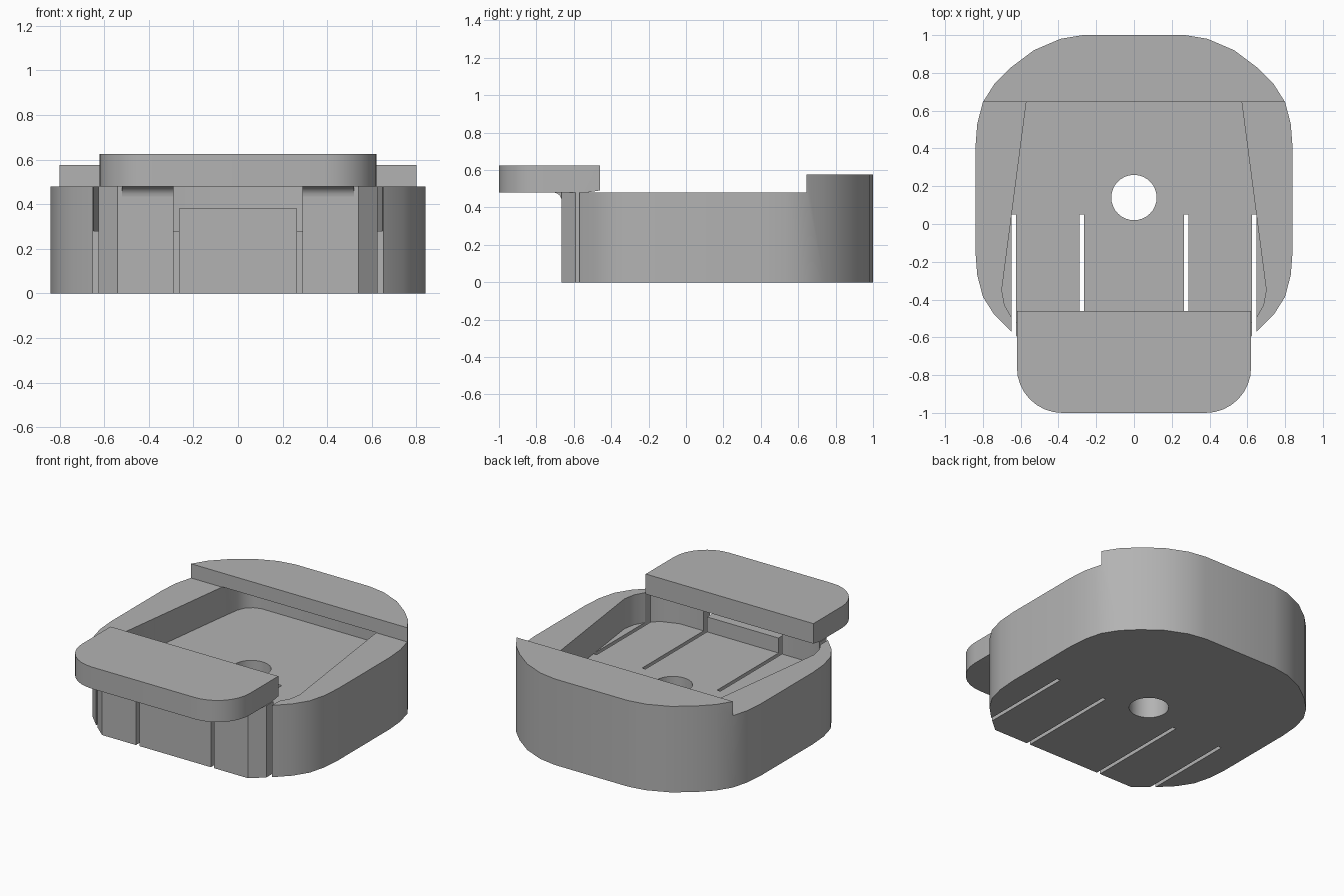
import bpy
import bmesh
from math import sin, cos, pi

if "Cube" in bpy.data.objects:
    bpy.data.objects.remove(bpy.data.objects["Cube"], do_unlink=True)

grey = bpy.data.materials.new("plain grey")
grey.use_nodes = True
grey.diffuse_color = (0.45, 0.45, 0.45, 1)
grey.node_tree.nodes["Principled BSDF"].inputs["Base Color"].default_value = (0.45, 0.45, 0.45, 1)


def prism(name, outline, low, high, axis="z"):
    """Extrude an outline along z (x, y points) or along x (y, z points)."""
    place = (lambda a, b, h: (a, b, h)) if axis == "z" else (lambda a, b, h: (h, a, b))
    bm = bmesh.new()
    face = bm.faces.new([bm.verts.new(place(a, b, low)) for a, b in outline])
    ext = bmesh.ops.extrude_face_region(bm, geom=[face])
    for v in ext["geom"]:
        if isinstance(v, bmesh.types.BMVert):
            v.co["xyz".index(axis)] = high
    bmesh.ops.recalc_face_normals(bm, faces=bm.faces)
    mesh = bpy.data.meshes.new(name)
    bm.to_mesh(mesh)
    bm.free()
    mesh.materials.append(grey)
    obj = bpy.data.objects.new(name, mesh)
    bpy.context.collection.objects.link(obj)
    return obj


def box(name, x0, x1, y0, y1, z0, z1):
    return prism(name, [(x0, y0), (x1, y0), (x1, y1), (x0, y1)], z0, z1)


def select(obj):
    bpy.ops.object.select_all(action="DESELECT")
    obj.select_set(True)
    bpy.context.view_layer.objects.active = obj


def cut(obj, cutter):
    mod = obj.modifiers.new("cut", "BOOLEAN")
    mod.operation = "DIFFERENCE"
    mod.solver = "EXACT"
    mod.object = cutter
    select(obj)
    bpy.ops.object.modifier_apply(modifier=mod.name)
    bpy.data.objects.remove(cutter, do_unlink=True)


def mirrored(half):
    return half + [(-x, y) for x, y in reversed(half)]


def arc(cx, cy, r, start, end, n):
    angles = [start + (end - start) * i / n for i in range(n + 1)]
    return [(cx + r * cos(a), cy + r * sin(a)) for a in angles]


# Rounded shell: the front repeats the back corner but is cut off flat
corner = [(0.84, 0.40), (0.83, 0.53), (0.80, 0.645), (0.74, 0.74),
          (0.65, 0.83), (0.53, 0.92)]
middle = 0.13
front = [(x, 2 * middle - y) for x, y in reversed(corner[:-1])]
shell = prism("shell", mirrored([(0.54, -0.665)] + front + corner
                                + [(0.39, 0.98), (0.27, 1.0)]), 0, 0.575)
cut(shell, box("step_cutter", -2, 2, -2, 0.645, 0.48, 1))

# Tapered pocket that runs back under the raised step
pocket = [(0.47, -0.60), (0.58, -0.56), (0.645, -0.50), (0.685, -0.43),
          (0.70, -0.35), (0.57, 0.645), (0.55, 0.78), (0.53, 0.83),
          (0.49, 0.865), (0.44, 0.88)]
cut(shell, prism("pocket_cutter", mirrored(pocket), 0.28, 0.482))

# Gap above the middle tongue, four slots and the floor hole
cut(shell, box("gap_cutter", -0.28, 0.28, -0.8, -0.5, 0.38, 0.6))
for x in (-0.637, -0.277, 0.277, 0.637):
    cut(shell, box("slot_cutter", x - 0.0125, x + 0.0125, -0.9, 0.05, -0.1, 0.7))
cut(shell, prism("hole_cutter", arc(0, 0.14, 0.12, 0, 2 * pi * 31 / 32, 31), -0.1, 0.4))

# Overhanging front plate with rounded front corners and bevelled rear underside
plate = prism("front_plate", mirrored(arc(0.38, -0.76, 0.24, -pi / 2, 0, 8)
                                      + [(0.62, -0.46)]), 0.48, 0.625)
cut(plate, prism("bevel_cutter", [(-0.53, 0.48), (-0.40, 0.50), (-0.40, 0.4), (-0.53, 0.4)],
                 -1, 1, "x"))

# Concave fillets joining the outer fingers to the plate
profile = arc(-0.71, 0.435, 0.045, 0, pi / 2, 6) + [(-0.655, 0.48), (-0.655, 0.435)]
fillets = [prism("left_fillet", profile, 0.29, 0.52, "x"),
           prism("right_fillet", profile, -0.52, -0.29, "x")]

for obj in [shell, plate] + fillets:
    select(obj)
    bpy.ops.object.shade_smooth_by_angle(angle=0.5)
